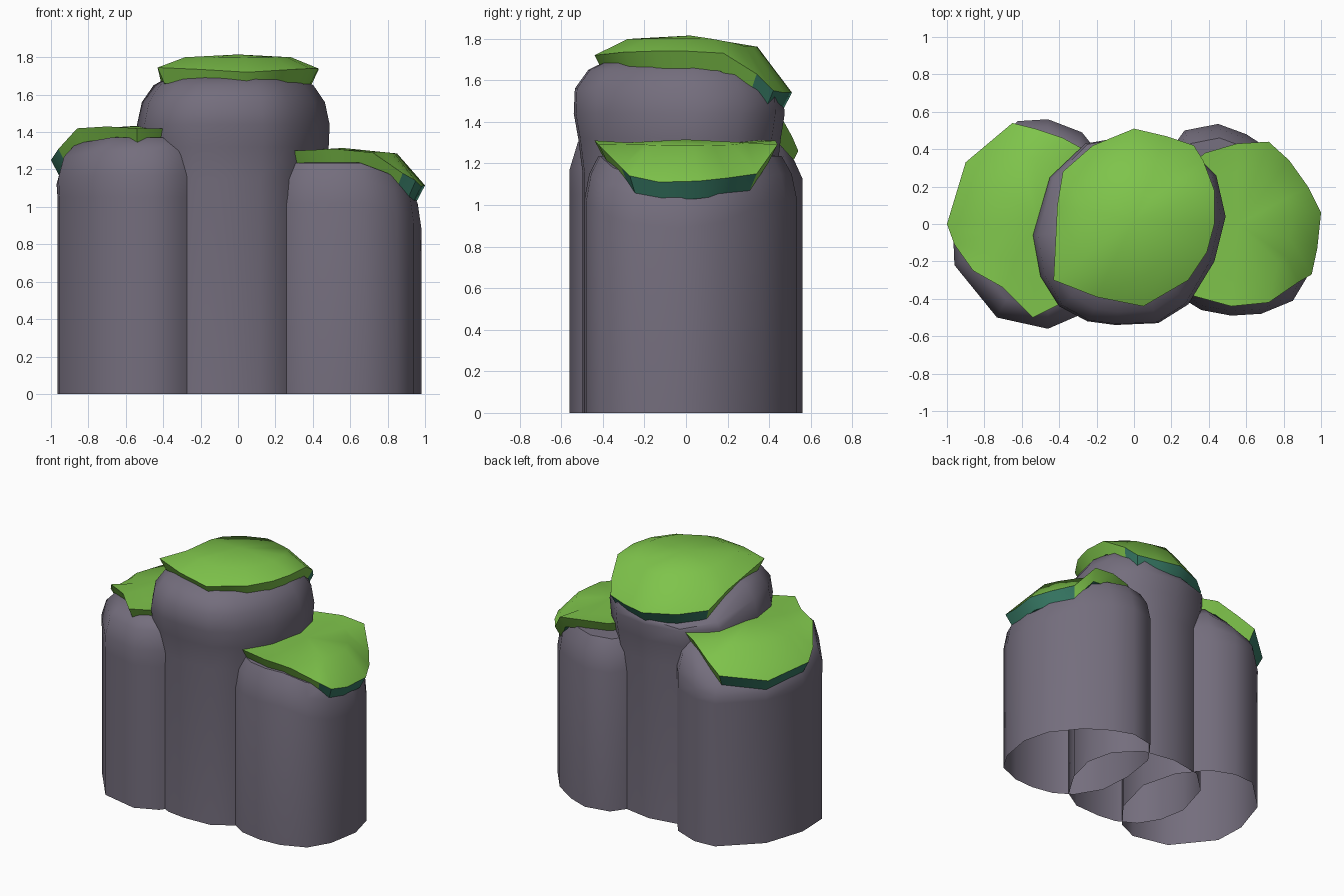
import bpy, math
from mathutils import Vector

if "Cube" in bpy.data.objects:
    bpy.data.objects.remove(bpy.data.objects["Cube"])


def material(name, rgb):
    m = bpy.data.materials.new(name)
    m.diffuse_color = (*rgb, 1)
    m.use_nodes = True
    m.node_tree.nodes["Principled BSDF"].inputs["Base Color"].default_value = m.diffuse_color
    return m


ROCK = material("grey rock", (0.175, 0.155, 0.205))
GRASS = material("grass green", (0.21, 0.55, 0.07))
TEAL = material("dark teal", (0.04, 0.20, 0.135))


def make(name, verts, faces, mats, index, angle):
    me = bpy.data.meshes.new(name)
    me.from_pydata(verts, [], faces)
    for m in mats:
        me.materials.append(m)
    for p, i in zip(me.polygons, index):
        p.material_index = i
    ob = bpy.data.objects.new(name, me)
    bpy.context.collection.objects.link(ob)
    bpy.ops.object.select_all(action='DESELECT')
    ob.select_set(True)
    bpy.context.view_layer.objects.active = ob
    bpy.ops.object.shade_smooth_by_angle(angle=math.radians(angle))


def bridge(a, b, n):
    return [(a + i, a + (i + 1) % n, b + (i + 1) % n, b + i) for i in range(n)]


def column(name, outline, centre, rings, top, droop, start):
    """Open-bottomed rock; ring = (z, x scale, y scale, droop weight)."""
    n = len(outline)
    c = Vector(centre)
    d = Vector(droop)
    verts, faces = [], []
    for z, sx, sy, w in rings:
        for p in outline:
            o = Vector(p) - c
            dz = w * max(0, o.dot(d) - start)
            verts.append((c.x + o.x * sx, c.y + o.y * sy, z - dz))
    for r in range(len(rings) - 1):
        faces += bridge(r * n, r * n + n, n)
    k = (len(rings) - 1) * n
    verts.append((c.x, c.y, top))
    faces += [(k + i, k + (i + 1) % n, len(verts) - 1) for i in range(n)]
    make(name, verts, faces, [ROCK], [0] * len(faces), 46)


def cap(name, edge, centre, crest, fall, low):
    """Grass sheet with an inward-sloping rim, teal where it hangs low."""
    n = len(edge)
    c = Vector(centre)
    tops = [Vector(p) for p in edge]
    under, rim, inner = [], [], []
    for p in tops:
        o = Vector((p.x - c.x, p.y - c.y, 0))
        u = o.normalized()
        b = p - u * 0.045 - Vector((0, 0, 0.085))
        rim.append(b)
        under.append(b - u * 0.06)
        q = Vector((c.x, c.y, 0)) + o * 0.66
        q.z = crest - 0.015 - fall * max(0, crest - 0.08 - p.z)
        inner.append(q)
    verts = under + rim + tops + inner + [Vector((c.x, c.y, crest))]
    faces = bridge(0, n, n) + bridge(n, 2 * n, n) + bridge(2 * n, 3 * n, n)
    faces += [(3 * n + i, 3 * n + (i + 1) % n, 4 * n) for i in range(n)]
    idx = []
    for k, f in enumerate(faces):
        mean = sum(verts[i].z for i in f) / len(f)
        idx.append(1 if k < n or (k < 2 * n and mean < low) else 0)
    make(name, verts, faces, [GRASS, TEAL], idx, 48)


# rock columns (outlines run counter-clockwise)
column("left_rock",
       [(-.46, -.56), (-.3, -.49), (-.14, -.28), (-.06, .03), (-.13, .3),
        (-.28, .49), (-.46, .56), (-.62, .55), (-.87, .31), (-.965, .02),
        (-.955, -.22), (-.73, -.5)],
       (-.46, 0),
       [(0, 1, 1, 0), (1.05, 1, 1, 0), (1.17, 1.01, 1, .2),
        (1.3, .95, .93, .4), (1.37, .82, .81, .4)],
       1.39, (-.75, .65), .15)
column("middle_rock",
       [(-.1, -.54), (.13, -.53), (.29, -.43), (.43, -.2), (.49, .04),
        (.44, .26), (.27, .43), (0, .475), (-.26, .43), (-.45, .25),
        (-.54, -.06), (-.5, -.28), (-.4, -.44), (-.25, -.52)],
       (-.02, 0),
       [(0, .92, .92, 0), (1.15, .92, .92, 0), (1.32, .99, .96, 0),
        (1.44, 1, 1, 0), (1.56, .95, .99, .4), (1.65, .83, .87, .75),
        (1.7, .66, .68, .7)],
       1.74, (-.45, .89), .22)
column("right_rock",
       [(.23, -.38), (.36, -.46), (.52, -.49), (.68, -.48), (.85, -.41),
        (.94, -.26), (.98, -.03), (.93, .17), (.77, .37), (.6, .48),
        (.45, .535), (.27, .5), (.14, .32), (.1, .05), (.12, -.2)],
       (.5, 0),
       [(0, 1, 1, 0), (1.02, 1, 1, .55), (1.15, .96, .95, .55),
        (1.235, .86, .86, .5)],
       1.26, (1, 0), .24)

# grass caps
cap("left_grass",
    [(-.54, -.5, 1.42), (-.4, -.43, 1.42), (-.22, -.2, 1.43),
     (-.2, .2, 1.43), (-.27, .4, 1.43), (-.38, .46, 1.42), (-.53, .51, 1.33),
     (-.65, .54, 1.26), (-.9, .33, 1.21), (-1.0, 0, 1.25),
     (-.96, -.11, 1.31), (-.86, -.25, 1.42), (-.7, -.34, 1.43)],
    (-.52, .03), 1.435, .1, 1.24)
cap("middle_grass",
    [(.05, -.44, 1.72), (.29, -.3, 1.735), (.39, -.15, 1.74), (.43, 0, 1.74),
     (.43, .18, 1.73), (.37, .34, 1.63), (.32, .42, 1.55), (.17, .47, 1.54),
     (0, .51, 1.54), (-.22, .42, 1.55), (-.38, .28, 1.57),
     (-.41, .1, 1.66), (-.43, -.3, 1.745), (-.2, -.39, 1.735)],
    (0, .02), 1.815, .2, 1.57)
cap("right_grass",
    [(.3, -.38, 1.3), (.52, -.44, 1.31), (.72, -.42, 1.29), (.88, -.31, 1.18),
     (.95, -.27, 1.14), (.98, -.13, 1.11), (1.0, .06, 1.115),
     (.93, .2, 1.13), (.83, .34, 1.15), (.72, .44, 1.29), (.55, .43, 1.31),
     (.38, .38, 1.31), (.22, .25, 1.31), (.2, -.2, 1.31)],
    (.56, 0), 1.315, .12, 1.125)
